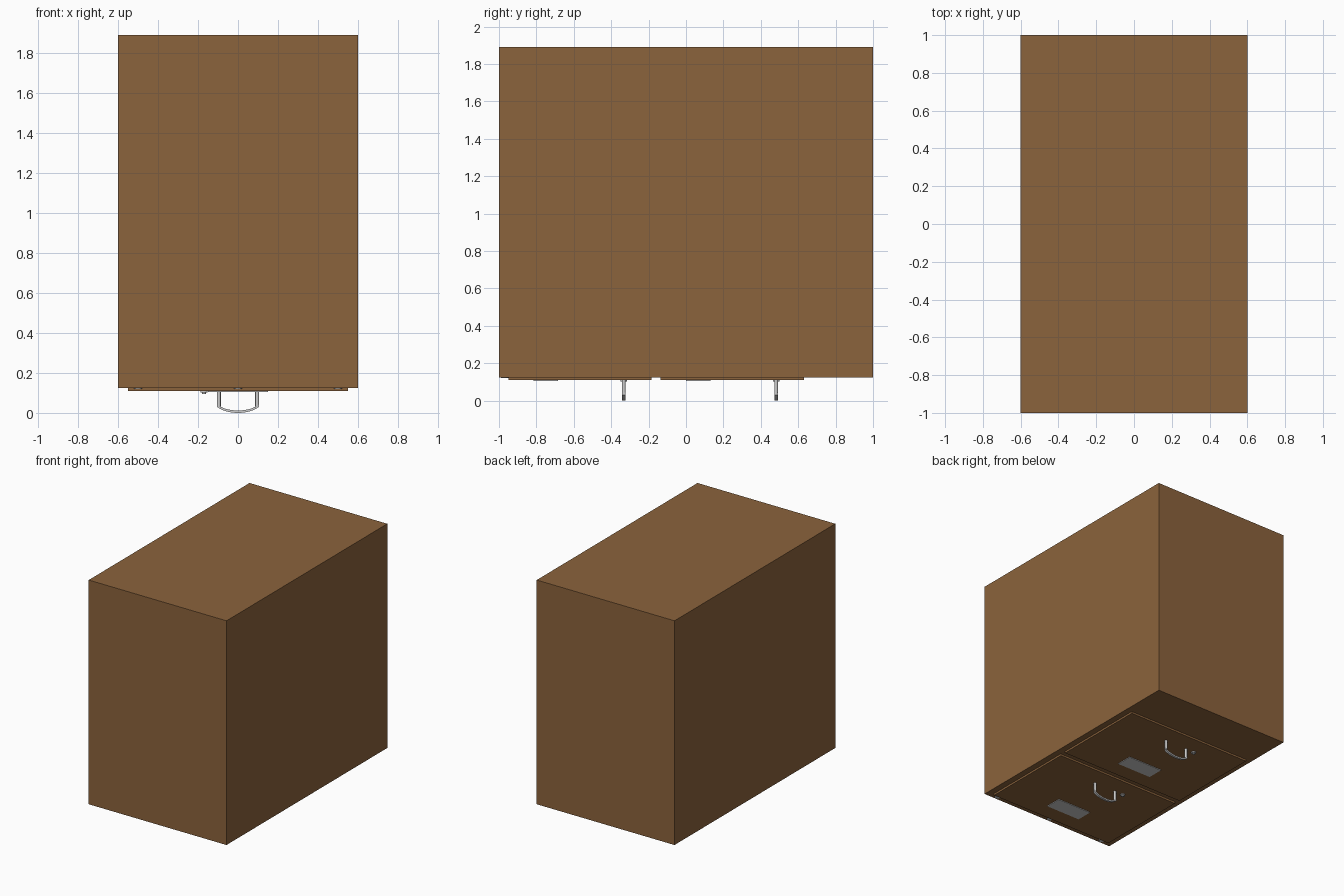
import bpy, bmesh, math
from mathutils import Matrix

if "Cube" in bpy.data.objects:
    bpy.data.objects.remove(bpy.data.objects["Cube"])

brown = bpy.data.materials.new("brown_paint")
brown.diffuse_color = (0.26, 0.125, 0.045, 1)
brown.use_nodes = True
brown.node_tree.nodes["Principled BSDF"].inputs["Base Color"].default_value = brown.diffuse_color


def finish(bm, name, mat=None):
    bmesh.ops.recalc_face_normals(bm, faces=bm.faces)
    me = bpy.data.meshes.new(name)
    bm.to_mesh(me)
    bm.free()
    ob = bpy.data.objects.new(name, me)
    bpy.context.collection.objects.link(ob)
    if mat:
        me.materials.append(mat)
    return ob


def box(name, x, y, z, mat=None):
    bm = bmesh.new()
    size = [b - a for a, b in (x, y, z)]
    mid = [(a + b) / 2 for a, b in (x, y, z)]
    bmesh.ops.create_cube(bm, size=1, matrix=Matrix.Translation(mid) @ Matrix.Diagonal((*size, 1)))
    return finish(bm, name, mat)


def cylinder(name, x, y, z0, z1, r, segs=16, mat=None):
    bm = bmesh.new()
    bmesh.ops.create_cone(bm, cap_ends=True, segments=segs, radius1=r, radius2=r,
                          depth=z1 - z0, matrix=Matrix.Translation((x, y, (z0 + z1) / 2)))
    ob = finish(bm, name, mat)
    ob.data.shade_smooth()
    ob.data.set_sharp_from_angle(angle=math.radians(30))
    return ob


def grip(name, y, half, top, drop, thick, width, n=16):
    # shallow bowed strap between the two handle posts
    bm = bmesh.new()
    rings = []
    for i in range(n + 1):
        a = math.pi * (0.17 + 0.66 * i / n)
        k = math.sin(math.pi * 0.17)
        x = -half * math.cos(a) / math.cos(math.pi * 0.17)
        z = top - drop * (math.sin(a) - k) / (1 - k)
        rings.append([bm.verts.new((x, y + dy, z + dz)) for dy, dz in
                      ((-width, -thick), (width, -thick), (width, thick), (-width, thick))])
    for a, b in zip(rings, rings[1:]):
        for j in range(4):
            bm.faces.new((a[j], a[j - 1], b[j - 1], b[j]))
    bm.faces.new(rings[0])
    bm.faces.new(rings[-1])
    return finish(bm, name)


# cabinet lying on its front
box("cabinet_body", (-0.6, 0.6), (-1, 1), (0.125, 1.89), brown)

for i, y0 in enumerate((-0.95, -0.135)):
    n = f"_{i + 1}"
    box("drawer_front" + n, (-0.55, 0.55), (y0, y0 + 0.765), (0.11, 0.127), brown)
    box("label_plate" + n, (-0.15, 0.15), (y0 + 0.135, y0 + 0.265), (0.105, 0.112))
    # handle
    hy = y0 + 0.617
    for s in (-1, 1):
        cylinder(f"handle_post_{'l' if s < 0 else 'r'}" + n, s * 0.096, hy, 0.033, 0.112, 0.01)
    grip("handle_grip" + n, hy, 0.105, 0.037, 0.031, 0.006, 0.009)
    # lock
    cylinder("lock_rim" + n, -0.17, hy, 0.103, 0.112, 0.018)
    cylinder("lock_barrel" + n, -0.17, hy, 0.095, 0.105, 0.01)

# small pads along the lower edge
for i, x in enumerate((-0.5, 0, 0.5)):
    cylinder(f"edge_pad_{i + 1}", x, -0.97, 0.12, 0.127, 0.02)
